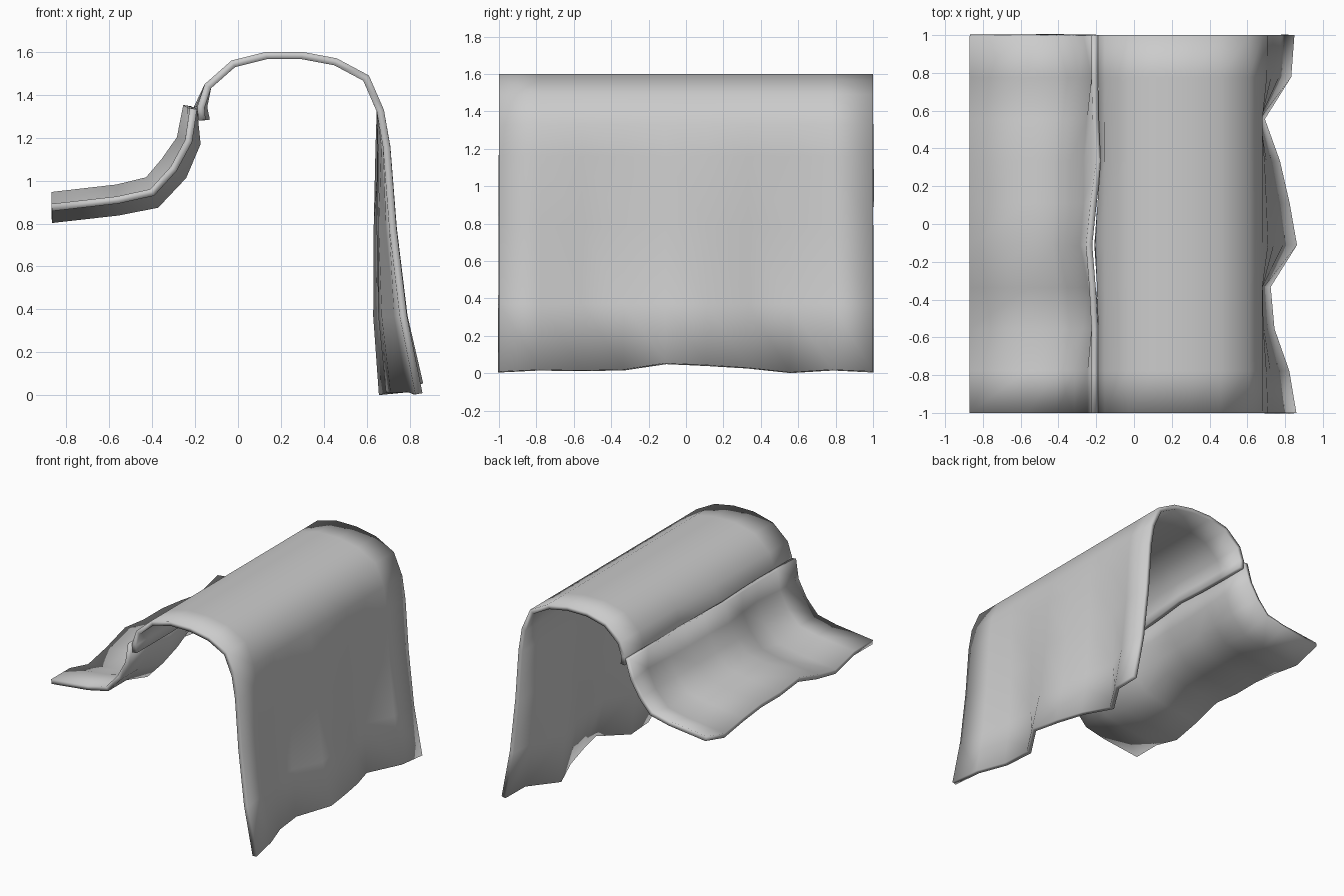
import bpy

if "Cube" in bpy.data.objects:
    bpy.data.objects.remove(bpy.data.objects["Cube"])

N = 10
YS = [-1 + 2 * j / (N - 1) for j in range(N)]


def sheet(name, rows, offset):
    """Cloth sheet: rows are functions of the y index giving (x, z)."""
    verts, faces = [], []
    for row in rows:
        for j in range(N):
            x, z = row(j)
            verts.append((x, YS[j], z))
    for i in range(len(rows) - 1):
        for j in range(N - 1):
            a = i * N + j
            faces.append((a, a + 1, a + N + 1, a + N))
    mesh = bpy.data.meshes.new(name)
    mesh.from_pydata(verts, [], faces)
    for p in mesh.polygons:
        p.use_smooth = True
    ob = bpy.data.objects.new(name, mesh)
    bpy.context.collection.objects.link(ob)
    mod = ob.modifiers.new("thickness", 'SOLIDIFY')
    mod.thickness = 0.034
    mod.offset = offset
    mod.use_even_offset = True
    return ob


# Per-station folds along y, from front to back
fold = [0.98, 0.76, 0.30, 0.18, 1.0, 0.77, 0.47, 0.0, 0.82, 0.92]
hem = [0.01, 0.02, 0.015, 0.02, 0.055, 0.045, 0.03, 0.005, 0.02, 0.01]
wave = [0.0, 0.0, -0.055, -0.01, 0.055, 0.03, 0.03, 0.005, -0.03, 0.03]
seam = [0.0, 0.0, 0.0, 0.02, 0.05, 0.01, -0.04, -0.01, 0.0, 0.0]

# Upper cloth: tucked tail, arch, then folded drape hanging on the right
upper = [lambda j: (-0.185 - 0.5 * seam[j], 1.28),
         lambda j: (-0.19 - 0.3 * seam[j], 1.345)]
arch = [(-0.155, 1.45), (-0.03, 1.56), (0.13, 1.6), (0.30, 1.6),
        (0.46, 1.57), (0.61, 1.49), (0.68, 1.33)]
for p in arch:
    upper.append(lambda j, p=p: p)
for lo, hi, z in [(0.675, 0.71, 1.16), (0.667, 0.74, 0.78), (0.666, 0.79, 0.37)]:
    upper.append(lambda j, lo=lo, hi=hi, z=z: (lo + (hi - lo) * fold[j], z))
upper.append(lambda j: (0.693 + 0.17 * fold[j], hem[j]))
sheet("upper_cloth", upper, 1)

# Lower cloth: wavy flap on the left curving up to meet the tail
# each entry: x, z, then direction of the wave
flap = [(-0.868, 0.875, 0, 1), (-0.56, 0.91, -0.05, 1), (-0.40, 0.945, -0.35, 1),
        (-0.30, 1.055, -0.8, 0.6), (-0.23, 1.185, -0.7, 0.2)]
lower = [lambda j, p=p: (p[0] + p[2] * wave[j], p[1] + p[3] * wave[j]) for p in flap]
lower.append(lambda j: (-0.208 - 0.6 * seam[j], 1.335 + 0.3 * seam[j]))
sheet("lower_cloth", lower, 0)
